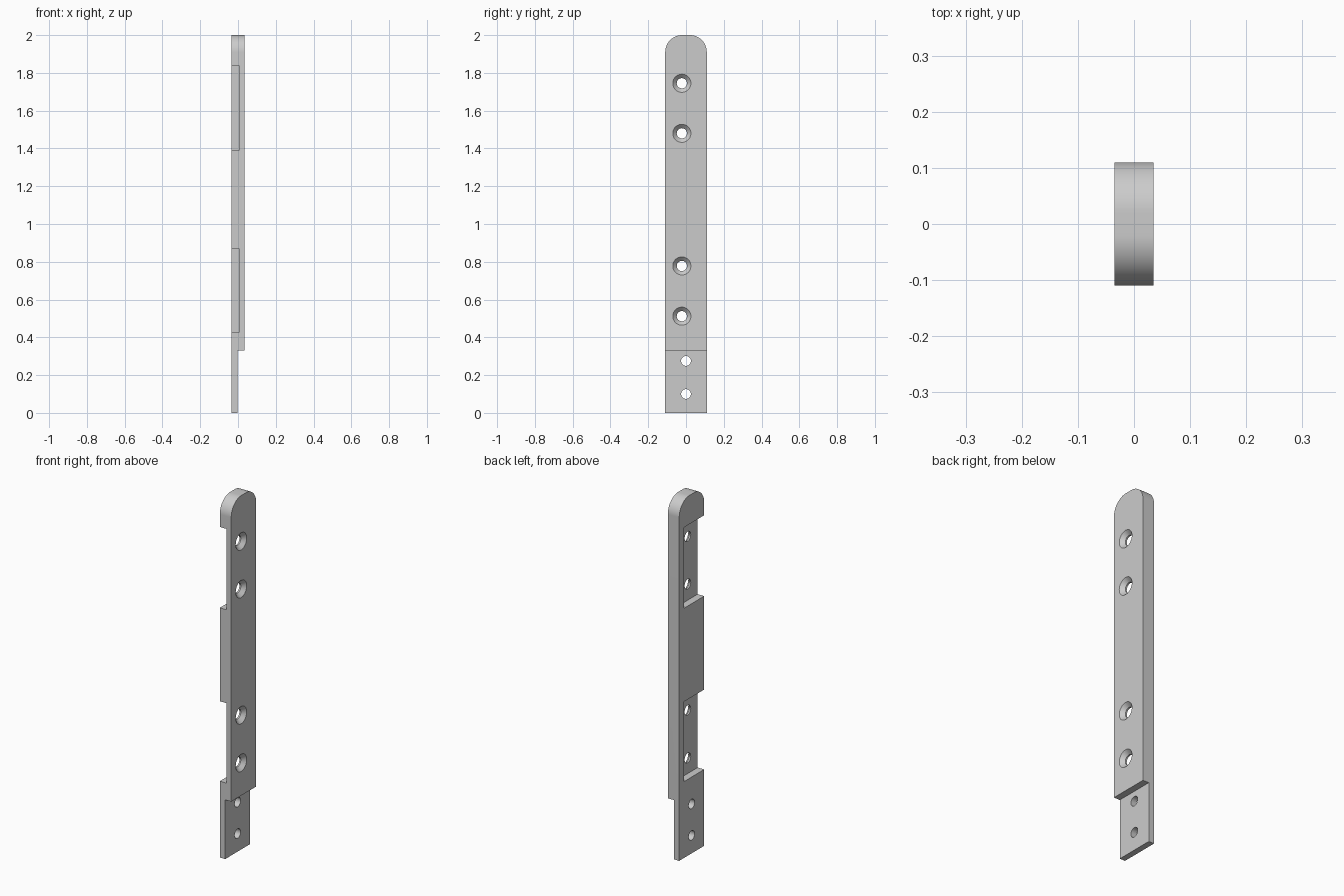
import bpy, bmesh, math
from mathutils import Matrix, Vector

cube = bpy.data.objects.get("Cube")
if cube:
    bpy.data.objects.remove(cube, do_unlink=True)

# Plate dimensions
HX, HY, HEIGHT, RADIUS = 0.035, 0.11, 2.0, 0.09
FLOOR_X, TONGUE_X, STEP_Z = 0.005, -0.002, 0.33

grey = bpy.data.materials.new("plain grey")
grey.use_nodes = True
colour = (0.6, 0.6, 0.6, 1)
grey.diffuse_color = colour
grey.node_tree.nodes["Principled BSDF"].inputs["Base Color"].default_value = colour


def make_object(name, bm):
    bmesh.ops.recalc_face_normals(bm, faces=bm.faces)
    mesh = bpy.data.meshes.new(name)
    bm.to_mesh(mesh)
    bm.free()
    mesh.materials.append(grey)
    obj = bpy.data.objects.new(name, mesh)
    bpy.context.collection.objects.link(obj)
    return obj


def box(name, low, high):
    low, high = Vector(low), Vector(high)
    bm = bmesh.new()
    bmesh.ops.create_cube(bm, size=1, matrix=Matrix.Translation((low + high) / 2)
                          @ Matrix.Diagonal((*(high - low), 1)))
    return make_object(name, bm)


def lathe_x(name, y, z, profile, sides=48):
    """Closed round cutter along x from (x, radius) pairs."""
    bm = bmesh.new()
    rings = []
    for x, r in profile:
        angles = [2 * math.pi * i / sides for i in range(sides)]
        rings.append([bm.verts.new((x, y + r * math.cos(a), z + r * math.sin(a))) for a in angles])
    for a, b in zip(rings, rings[1:]):
        for i in range(sides):
            j = (i + 1) % sides
            bm.faces.new((a[i], a[j], b[j], b[i]))
    bm.faces.new(rings[0])
    bm.faces.new(rings[-1])
    return make_object(name, bm)


def cut(target, cutter):
    cutter.hide_render = True
    mod = target.modifiers.new("cut", "BOOLEAN")
    mod.operation, mod.solver, mod.object = "DIFFERENCE", "EXACT", cutter
    bpy.context.view_layer.objects.active = target
    bpy.ops.object.modifier_apply(modifier=mod.name)
    bpy.data.objects.remove(cutter, do_unlink=True)


# Plate outline with rounded top corners, extruded through its thickness
outline = [(-HY, 0), (HY, 0)]
for side, start in ((1, 0), (-1, 90)):
    for i in range(25):
        a = math.radians(start + 90 * i / 24)
        outline.append((side * (HY - RADIUS) + RADIUS * math.cos(a),
                        HEIGHT - RADIUS + RADIUS * math.sin(a)))
bm = bmesh.new()
face = bm.faces.new([bm.verts.new((-HX, y, z)) for y, z in outline])
extruded = bmesh.ops.extrude_face_region(bm, geom=[face])["geom"]
bmesh.ops.translate(bm, vec=(2 * HX, 0, 0),
                    verts=[v for v in extruded if isinstance(v, bmesh.types.BMVert)])
plate = make_object("mounting_plate", bm)

# Thin tongue at the foot
cut(plate, box("tongue_step", (TONGUE_X, -1, -1), (1, 1, STEP_Z)))

# Two recesses open to the front edge
for low, high in ((0.425, 0.87), (1.39, 1.84)):
    cut(plate, box("recess", (-1, -1, low), (FLOOR_X, 0.067, high)))

# Countersunk screw holes
for z in (0.512, 0.778, 1.48, 1.745):
    cut(plate, lathe_x("countersink", -0.022, z,
                       [(-0.1, 0.027), (0.014, 0.027), (HX, 0.048), (0.1, 0.048)]))

# Plain holes in the tongue
for z in (0.1, 0.275):
    cut(plate, lathe_x("tongue_hole", 0, z, [(-0.1, 0.026), (0.1, 0.026)]))

bpy.ops.object.select_all(action="DESELECT")
plate.select_set(True)
bpy.context.view_layer.objects.active = plate
bpy.ops.object.shade_smooth_by_angle(angle=math.radians(30))
